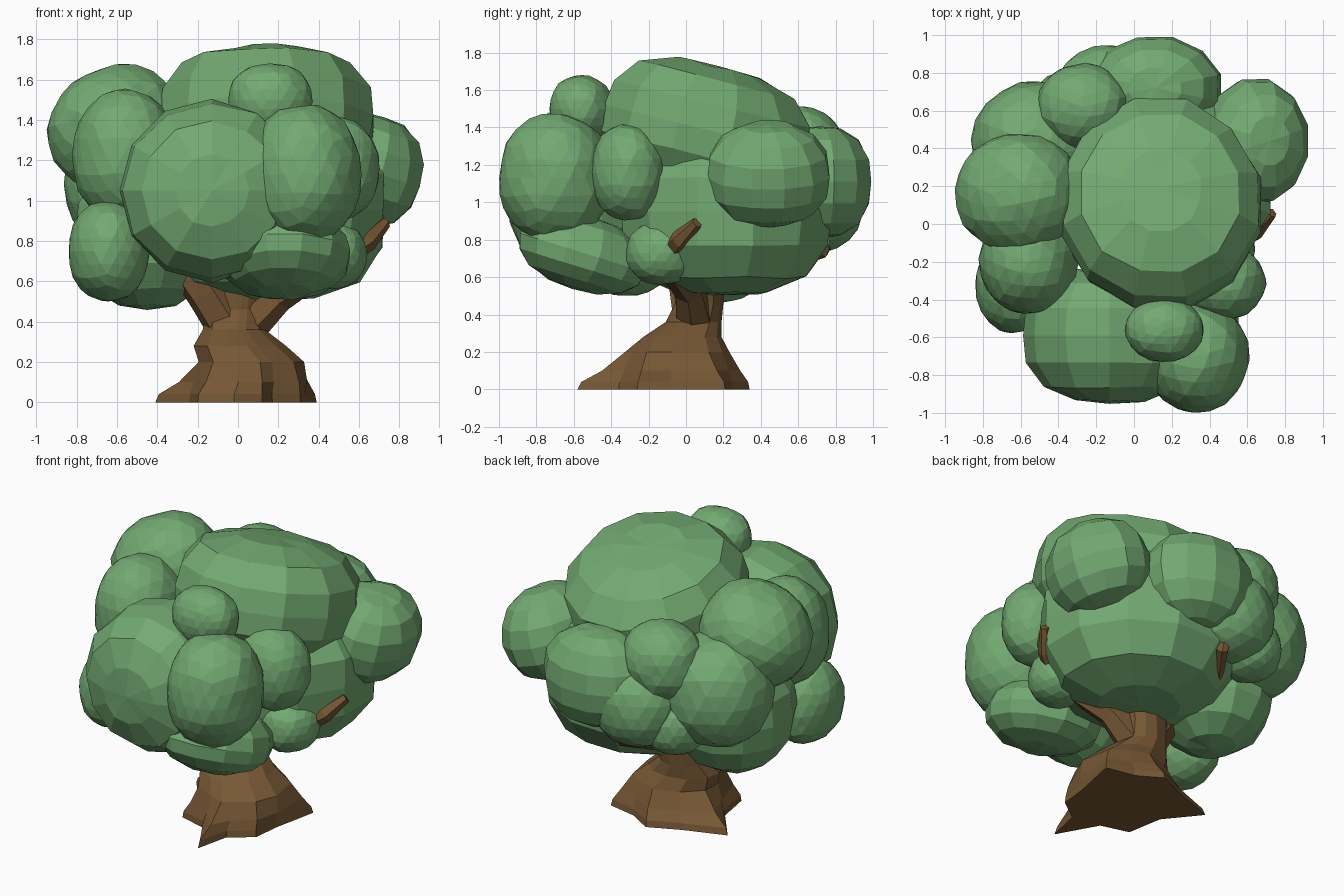
import bpy, bmesh, math, random
from mathutils import Vector, Matrix

if "Cube" in bpy.data.objects:
    bpy.data.objects.remove(bpy.data.objects["Cube"])

random.seed(4)


def material(name, rgb):
    m = bpy.data.materials.new(name)
    m.diffuse_color = (*rgb, 1)
    m.use_nodes = True
    m.node_tree.nodes["Principled BSDF"].inputs["Base Color"].default_value = m.diffuse_color
    return m


LEAF = material("leaf_green", (0.172, 0.4, 0.168))
BARK = material("bark_brown", (0.185, 0.098, 0.036))


def finish(bm, name, mat):
    bmesh.ops.recalc_face_normals(bm, faces=bm.faces[:])
    me = bpy.data.meshes.new(name)
    bm.to_mesh(me)
    bm.free()
    me.materials.append(mat)
    ob = bpy.data.objects.new(name, me)
    bpy.context.collection.objects.link(ob)
    return ob


def clump(name, center, radii, kind="ico", power=2.2, pole="z", tilt=0.0, roll=0.0):
    """Faceted, uneven ball of leaves; a higher power flattens the poles."""
    bm = bmesh.new()
    if kind == "uv":
        bmesh.ops.create_uvsphere(bm, u_segments=12, v_segments=8, radius=1)
    else:
        bmesh.ops.create_icosphere(bm, subdivisions=3, radius=1)
    turn = Matrix.Rotation(math.radians(90), 3, 'X') if pole == "y" else Matrix.Rotation(0.26, 3, 'Z')
    lean = Matrix.Rotation(tilt, 3, 'X') @ Matrix.Rotation(roll, 3, 'Y')
    for v in bm.verts:
        d = v.co.normalized()
        d *= (math.hypot(d.x, d.y) ** power + abs(d.z) ** power) ** (-1 / power)
        d = turn @ d * (1 + random.uniform(-0.02, 0.02))
        v.co = lean @ Vector(d[i] * radii[i] for i in range(3)) + Vector(center)
    finish(bm, name, LEAF)


def loft(bm, rings):
    loops = [[bm.verts.new(p) for p in r] for r in rings]
    n = len(loops[0])
    for a, b in zip(loops, loops[1:]):
        for i in range(n):
            j = (i + 1) % n
            bm.faces.new((a[i], a[j], b[j], b[i]))
    bm.faces.new(loops[0][::-1])
    bm.faces.new(loops[-1])


def branch(name, path, radii, sides=6):
    pts = [Vector(p) for p in path]
    rings = []
    for i, p in enumerate(pts):
        t = (pts[min(i + 1, len(pts) - 1)] - pts[max(i - 1, 0)]).normalized()
        u = t.cross(Vector((0.3, 1, 0.1))).normalized()
        w = t.cross(u)
        rings.append([p + radii[i] * (u * math.cos(a) + w * math.sin(a))
                      for a in (math.tau * k / sides for k in range(sides))])
    bm = bmesh.new()
    loft(bm, rings)
    finish(bm, name, BARK)


# Trunk: root outline on the ground blending into round rings
base = [(0.33, -0.08), (0.39, 0.21), (0.2, 0.25), (0.05, 0.34), (-0.15, 0.25), (-0.41, 0.16),
        (-0.24, -0.05), (-0.2, -0.28), (-0.02, -0.33), (0.12, -0.58), (0.17, -0.36), (0.31, -0.26)]
# z, blend to round, centre x, centre y, radius x, radius y
levels = [(0.0, 0, 0, 0, 1, 1), (0.04, 0.08, 0.06, -0.04, 0.28, 0.28),
          (0.1, 0.5, 0.08, -0.04, 0.28, 0.28), (0.2, 0.9, 0.07, -0.04, 0.26, 0.26),
          (0.28, 1, 0.01, -0.02, 0.23, 0.21), (0.36, 1, -0.02, 0.04, 0.155, 0.15),
          (0.46, 1, -0.01, 0.07, 0.15, 0.13), (0.6, 1, 0.0, 0.07, 0.17, 0.14)]
rings = []
for z, k, cx, cy, rx, ry in levels:
    ring = []
    for x, y in base:
        a = math.atan2(y + 0.04, x - 0.04)
        ring.append((x + (cx + rx * math.cos(a) - x) * k, y + (cy + ry * math.sin(a) - y) * k, z))
    rings.append(ring)
bm = bmesh.new()
loft(bm, rings)
finish(bm, "trunk", BARK)

# Limbs and twigs
branch("left_limb", [(-0.03, 0.05, 0.36), (-0.15, 0.02, 0.55), (-0.3, 0, 0.75)], [0.12, 0.115, 0.1])
branch("right_limb", [(0.02, 0.05, 0.36), (0.2, 0.02, 0.53), (0.48, -0.12, 0.7), (0.64, -0.03, 0.8),
                      (0.73, 0.06, 0.89)], [0.11, 0.085, 0.06, 0.055, 0.03])
branch("back_twig", [(-0.2, 0.5, 0.66), (-0.06, 0.73, 0.74), (-0.06, 0.78, 0.84), (-0.08, 0.76, 0.98)],
       [0.04, 0.04, 0.035, 0.03])

# Crown core
clump("crown_top", (0.14, 0.1, 1.39), (0.55, 0.57, 0.35), "uv", 2.8, tilt=-0.24)
clump("crown_core", (0.14, 0.21, 0.95), (0.61, 0.585, 0.45), "uv", 2.8)

# Front clumps
clump("front_clump", (-0.13, -0.59, 1.05), (0.46, 0.36, 0.45), "uv", 2.6, "y")
clump("front_right_clump", (0.33, -0.7, 1.13), (0.28, 0.3, 0.345))
clump("front_top_clump", (0.16, -0.56, 1.5), (0.21, 0.17, 0.18))
clump("front_low_clump", (0.23, -0.55, 0.73), (0.34, 0.36, 0.2), "uv", tilt=-0.3)

# Right clumps
clump("right_clump", (0.47, -0.31, 1.16), (0.23, 0.2, 0.26))
clump("right_low_clump", (0.46, -0.13, 0.73), (0.18, 0.19, 0.17))
clump("back_right_clump", (0.64, 0.44, 1.15), (0.285, 0.34, 0.28), "uv", 2.3, roll=0.3)

# Back clumps
clump("back_clump", (0.11, 0.72, 1.11), (0.36, 0.28, 0.3), "uv", 2.3)
clump("back_middle_clump", (-0.14, 0.69, 1.0), (0.28, 0.26, 0.27))
clump("back_left_clump", (-0.27, 0.62, 1.27), (0.25, 0.23, 0.24))
clump("back_left_low_clump", (-0.35, 0.62, 0.89), (0.2, 0.19, 0.19))

# Left clumps
clump("left_top_clump", (-0.61, 0.16, 1.36), (0.34, 0.32, 0.3), roll=-0.5)
clump("left_back_clump", (-0.52, 0.43, 1.08), (0.34, 0.33, 0.34))
clump("left_low_clump", (-0.45, 0.16, 0.84), (0.37, 0.38, 0.38), "uv")
clump("left_front_clump", (-0.56, -0.2, 1.22), (0.26, 0.28, 0.33))
clump("left_front_low_clump", (-0.64, -0.32, 0.75), (0.2, 0.26, 0.25))
